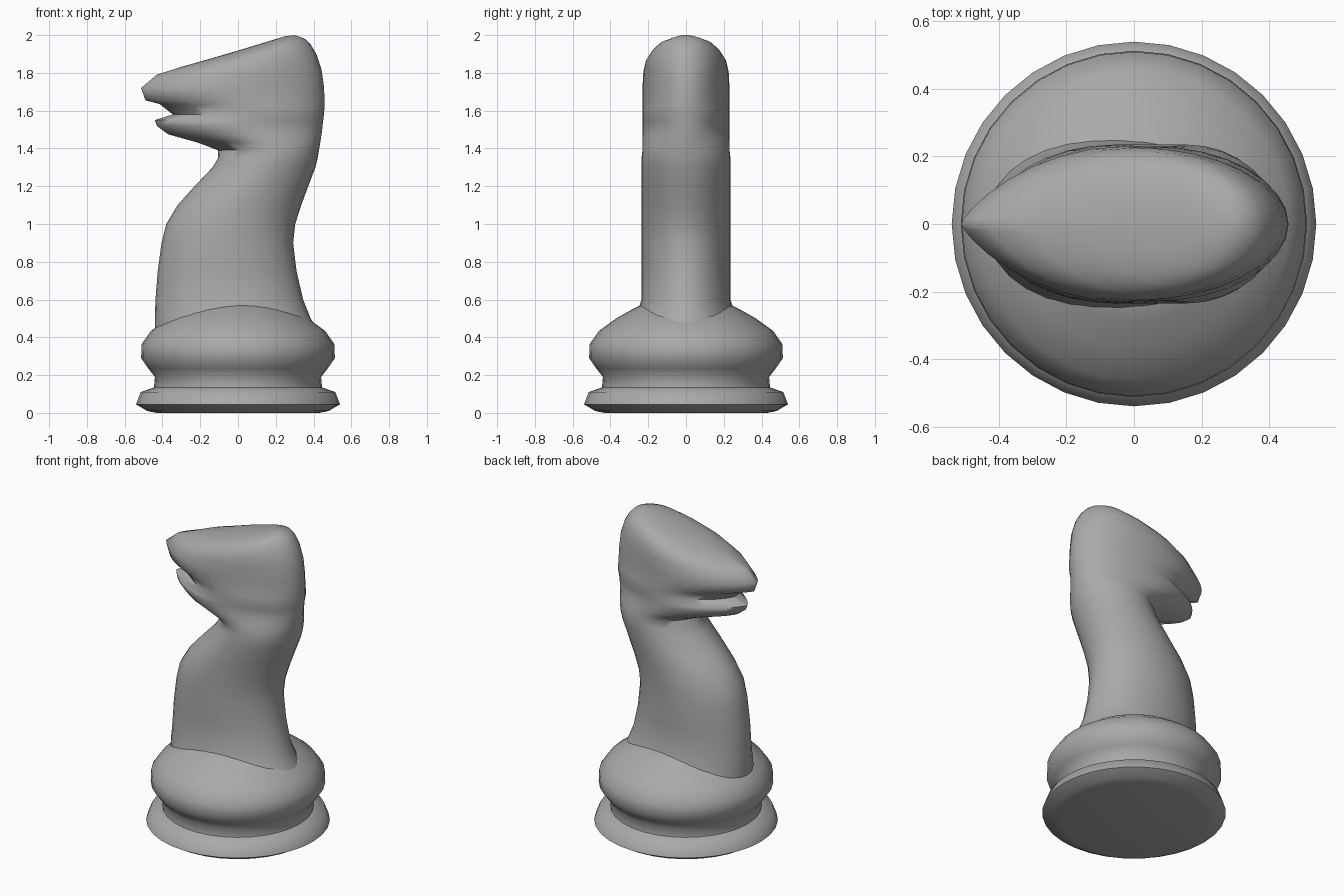
import bpy
import bmesh
from math import cos, sin, pi, radians

default_cube = bpy.data.objects.get("Cube")
if default_cube:
    bpy.data.objects.remove(default_cube, do_unlink=True)

SEGMENTS = 32


def make_material(name, colour):
    material = bpy.data.materials.new(name)
    material.use_nodes = True
    material.diffuse_color = colour
    material.node_tree.nodes["Principled BSDF"].inputs["Base Color"].default_value = colour
    return material


grey = make_material("plain grey", (0.4, 0.4, 0.4, 1))


def skin_rings(name, rings, smooth_angle):
    """Bridge a stack of equal rings, close both ends and shade the result."""
    mesh = bpy.data.meshes.new(name)
    bm = bmesh.new()
    loops = [[bm.verts.new(point) for point in ring] for ring in rings]
    for lower, upper in zip(loops, loops[1:]):
        for i in range(SEGMENTS):
            j = (i + 1) % SEGMENTS
            bm.faces.new((lower[i], lower[j], upper[j], upper[i]))
    bm.faces.new(loops[0][::-1])
    bm.faces.new(loops[-1])
    bmesh.ops.recalc_face_normals(bm, faces=bm.faces)
    bm.to_mesh(mesh)
    bm.free()
    mesh.materials.append(grey)
    part = bpy.data.objects.new(name, mesh)
    bpy.context.collection.objects.link(part)
    bpy.ops.object.select_all(action="DESELECT")
    part.select_set(True)
    bpy.context.view_layer.objects.active = part
    bpy.ops.object.shade_smooth_by_angle(angle=radians(smooth_angle))
    return part


def circle(radius, z):
    angles = [2 * pi * i / SEGMENTS for i in range(SEGMENTS)]
    return [(radius * cos(a), radius * sin(a), z) for a in angles]


def lens(front, back, half_width, taper):
    """Tilted oval from a front point to a back point; taper sharpens its front."""
    ring = []
    for i in range(SEGMENTS):
        angle = 2 * pi * i / SEGMENTS
        along = (1 + cos(angle)) / 2
        power = taper if along < 0.5 else 1
        side = 1 if sin(angle) >= 0 else -1
        ring.append((front[0] + (back[0] - front[0]) * along,
                     side * half_width * abs(sin(angle)) ** power,
                     front[1] + (back[1] - front[1]) * along))
    return ring


# Turned base: foot rim, waist and domed collar (radius, height)
base_profile = [
    (0.43, 0), (0.48, 0.01), (0.54, 0.045), (0.515, 0.11), (0.445, 0.135),
    (0.44, 0.19), (0.475, 0.235), (0.513, 0.29), (0.51, 0.365), (0.46, 0.435),
    (0.37, 0.5), (0.29, 0.545), (0.22, 0.58),
]
skin_rings("turned_base", [circle(r, z) for r, z in base_profile], 60)

# Neck: level ovals (height, front x, back x)
neck_profile = [
    (0.4, -0.44, 0.45), (0.5, -0.44, 0.385), (0.6, -0.437, 0.345),
    (0.75, -0.425, 0.31), (0.9, -0.405, 0.292), (1, -0.38, 0.303),
    (1.1, -0.32, 0.335), (1.2, -0.23, 0.372), (1.3, -0.135, 0.41),
    (1.35, -0.105, 0.422),
]
body = []
for z, front, back in neck_profile:
    flare = max(0, 0.6 - z) * 0.35
    body.append(lens((front, z), (back, z), 0.235 + flare, 1 + max(0, z - 1) * 0.6))

# Head: jaw, open mouth and muzzle (front x, front z, back x, back z)
head_profile = [
    (-0.105, 1.39, 0.43, 1.4), (-0.21, 1.43, 0.437, 1.44),
    (-0.37, 1.475, 0.443, 1.48), (-0.43, 1.52, 0.447, 1.51),
    (-0.44, 1.55, 0.45, 1.54), (-0.345, 1.58, 0.455, 1.58),
    (-0.415, 1.635, 0.458, 1.62), (-0.49, 1.655, 0.458, 1.66),
    (-0.513, 1.72, 0.455, 1.73),
]
for fx, fz, bx, bz in head_profile:
    body.append(lens((fx, fz), (bx, bz), 0.23, 1.6))

# Brow and rounded crown, with narrowing half widths
crown_profile = [
    (-0.43, 1.79, 0.442, 1.82, 0.226, 1.5), (-0.3, 1.832, 0.415, 1.9, 0.212, 1.3),
    (-0.13, 1.88, 0.385, 1.95, 0.18, 1.2), (0.05, 1.933, 0.355, 1.98, 0.135, 1),
    (0.17, 1.97, 0.325, 1.992, 0.08, 1), (0.25, 1.994, 0.3, 2, 0.03, 1),
]
for fx, fz, bx, bz, half_width, taper in crown_profile:
    body.append(lens((fx, fz), (bx, bz), half_width, taper))

skin_rings("neck_and_head", body, 70)
